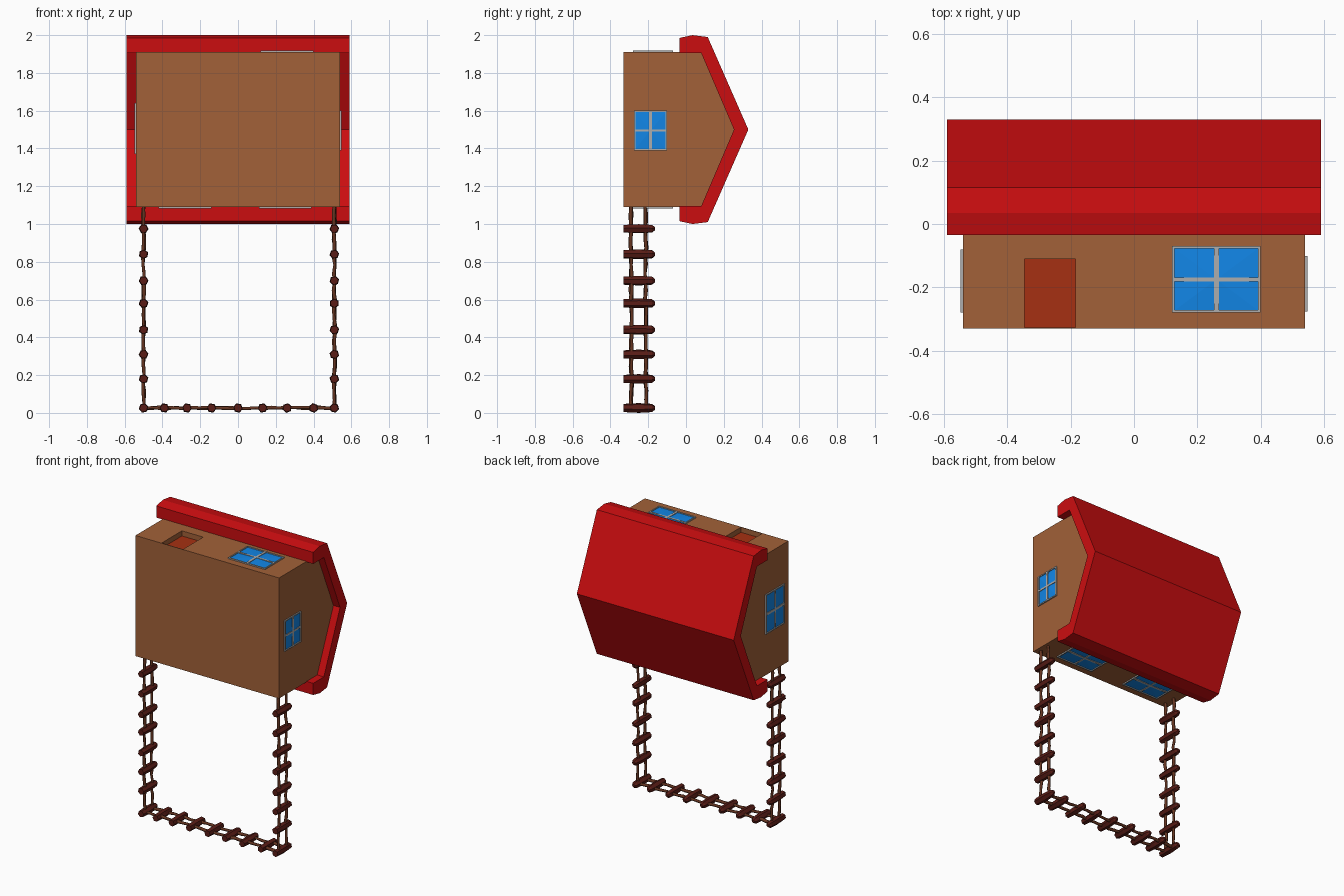
import bpy, bmesh, math, random
from mathutils import Vector, Matrix

if "Cube" in bpy.data.objects:
    bpy.data.objects.remove(bpy.data.objects["Cube"])

random.seed(4)


def material(name, rgb):
    m = bpy.data.materials.new(name)
    m.diffuse_color = (*rgb, 1)
    m.use_nodes = True
    m.node_tree.nodes["Principled BSDF"].inputs["Base Color"].default_value = m.diffuse_color
    return m


WOOD = material("wall_wood", (0.36, 0.12, 0.04))
RED = material("roof_red", (0.60, 0.004, 0.005))
BLUE = material("glass_blue", (0.006, 0.24, 0.80))
GREY = material("frame_grey", (0.42, 0.42, 0.42))
DOOR = material("door_red", (0.38, 0.03, 0.006))
RUNG = material("rung_wood", (0.10, 0.012, 0.008))
ROPE = material("rope", (0.13, 0.035, 0.015))


def finish(name, bm, mat):
    bmesh.ops.recalc_face_normals(bm, faces=bm.faces)
    me = bpy.data.meshes.new(name)
    bm.to_mesh(me)
    bm.free()
    me.materials.append(mat)
    ob = bpy.data.objects.new(name, me)
    bpy.context.collection.objects.link(ob)
    return ob


def extrude_x(name, profile, half, mat):
    """Closed (y, z) profile extruded along x from -half to half."""
    bm = bmesh.new()
    face = bm.faces.new([bm.verts.new((-half, y, z)) for y, z in profile])
    ext = bmesh.ops.extrude_face_region(bm, geom=[face])
    moved = [v for v in ext["geom"] if isinstance(v, bmesh.types.BMVert)]
    bmesh.ops.translate(bm, verts=moved, vec=(2 * half, 0, 0))
    return finish(name, bm, mat)


def add_box(bm, lo, hi, frame=Matrix()):
    lo, hi = Vector(lo), Vector(hi)
    size = hi - lo
    m = frame @ Matrix.Translation((lo + hi) / 2) @ Matrix.Diagonal((*size, 1))
    bmesh.ops.create_cube(bm, size=1, matrix=m)


def mirrored(half_profile):
    """Mirror a (y, z) half profile about z = 1.5; the ends join up."""
    return half_profile + [(y, 3 - z) for y, z in reversed(half_profile) if z != 1.5]


# House body, lying on its back wall with the ridge pointing to +y
walls = extrude_x("house_walls", mirrored([(-0.33, 1.91), (0.08, 1.91), (0.255, 1.5)]), 0.54, WOOD)

# Roof shell with hooked eaves
outer = mirrored([(-0.035, 1.985), (0.035, 2.0), (0.115, 1.99), (0.33, 1.5)])
inner = mirrored([(-0.035, 1.906), (0.08, 1.906), (0.254, 1.5)])
extrude_x("roof", outer + inner[::-1], 0.59, RED)

# Recessed door on the upper wall
bm = bmesh.new()
add_box(bm, (-0.345, -0.326, 1.87), (-0.185, -0.11, 2.1))
cutter = finish("door_cutter", bm, DOOR)
cutter.hide_render = True
cutter.hide_viewport = True
mod = walls.modifiers.new("door_recess", "BOOLEAN")
mod.operation = "DIFFERENCE"
mod.solver = "EXACT"
mod.object = cutter
bm = bmesh.new()
add_box(bm, (-0.345, -0.326, 1.86), (-0.185, -0.11, 1.875))
finish("door", bm, DOOR)


def window(name, centre, u, v, w, h):
    """Four-light window: u and v span the wall, u x v points outward."""
    u, v = Vector(u), Vector(v)
    frame = Matrix((u, v, u.cross(v))).transposed().to_4x4()
    frame = Matrix.Translation(centre) @ frame
    a, b, t, d = w / 2, h / 2, 0.008, 0.008
    bm = bmesh.new()
    for x in (-a + t / 2, 0, a - t / 2):
        r = t if x == 0 else t / 2
        add_box(bm, (x - r, -b, -d), (x + r, b, d), frame)
    for y in (-b + t / 2, 0, b - t / 2):
        r = t * 0.8 if y == 0 else t / 2
        add_box(bm, (-a, y - r, -d), (a, y + r, d), frame)
    finish(name + "_frame", bm, GREY)
    # Glass: very shallow pyramid
    bm = bmesh.new()
    k = 0.003
    ring = [bm.verts.new(frame @ Vector(p)) for p in
            ((k - a, k - b, 0.002), (a - k, k - b, 0.002), (a - k, b - k, 0.002), (k - a, b - k, 0.002))]
    tip = bm.verts.new(frame @ Vector((0, 0, 0.007)))
    for i in range(4):
        bm.faces.new((ring[i], ring[(i + 1) % 4], tip))
    base = bm.faces.new(ring[::-1])
    finish(name + "_glass", bm, BLUE)


X, Y, Z = (1, 0, 0), (0, 1, 0), (0, 0, 1)
window("upper_window", (0.26, -0.175, 1.91), X, Y, 0.28, 0.21)
window("right_window", (0.54, -0.188, 1.495), Y, Z, 0.175, 0.21)
window("left_window", (-0.54, -0.18, 1.505), Z, Y, 0.27, 0.20)
for label, x in (("a", 0.25), ("b", -0.28)):
    window("lower_window_" + label, (x, -0.175, 1.09), Y, X, 0.21, 0.28)


def rung(name, x, z):
    """Rough six-sided log along y with one blunt pointed end."""
    bm = bmesh.new()
    roll = random.uniform(0, math.pi / 3)
    stations = ((-0.33, 0.022), (-0.25, 0.026), (-0.18, 0.022), (-0.165, 0.010))
    rings = []
    for y, r in stations:
        rings.append([bm.verts.new((x + r * math.cos(roll + i * math.pi / 3), y,
                                    z + r * math.sin(roll + i * math.pi / 3))) for i in range(6)])
    for p, q in zip(rings, rings[1:]):
        for i in range(6):
            j = (i + 1) % 6
            bm.faces.new((p[i], p[j], q[j], q[i]))
    bm.faces.new(rings[0])
    bm.faces.new(rings[-1])
    finish(name, bm, RUNG)


def rope(name, start, end):
    """Slightly wobbly low-sided rope."""
    start, end = Vector(start), Vector(end)
    n = 24
    cu = bpy.data.curves.new(name, "CURVE")
    cu.dimensions = "3D"
    cu.bevel_depth = 0.010
    cu.bevel_resolution = 1
    cu.use_fill_caps = True
    sp = cu.splines.new("POLY")
    sp.points.add(n)
    for i, p in enumerate(sp.points):
        j = Vector([random.uniform(-0.004, 0.004) for _ in range(3)])
        p.co = (*(start.lerp(end, i / n) + j), 1)
        p.radius = random.uniform(0.8, 1.1)
    cu.materials.append(ROPE)
    bpy.context.collection.objects.link(bpy.data.objects.new(name, cu))


# Two hanging rope ladders joined by a third along the ground
LEFT, RIGHT, LOW = -0.50, 0.51, 0.026
for side, x in (("left", LEFT), ("right", RIGHT)):
    for i, z in enumerate((0.18, 0.31, 0.44, 0.58, 0.70, 0.84, 0.975)):
        rung(f"{side}_ladder_rung_{i}", x, z)
for i, x in enumerate((LEFT, -0.39, -0.27, -0.14, 0.0, 0.13, 0.26, 0.40, RIGHT)):
    rung(f"ground_ladder_rung_{i}", x, LOW)
for i, y in enumerate((-0.29, -0.213)):
    rope(f"left_ladder_rope_{i}", (LEFT, y, LOW), (LEFT, y, 1.095))
    rope(f"right_ladder_rope_{i}", (RIGHT, y, LOW), (RIGHT, y, 1.095))
    rope(f"ground_ladder_rope_{i}", (LEFT, y, LOW), (RIGHT, y, LOW))
